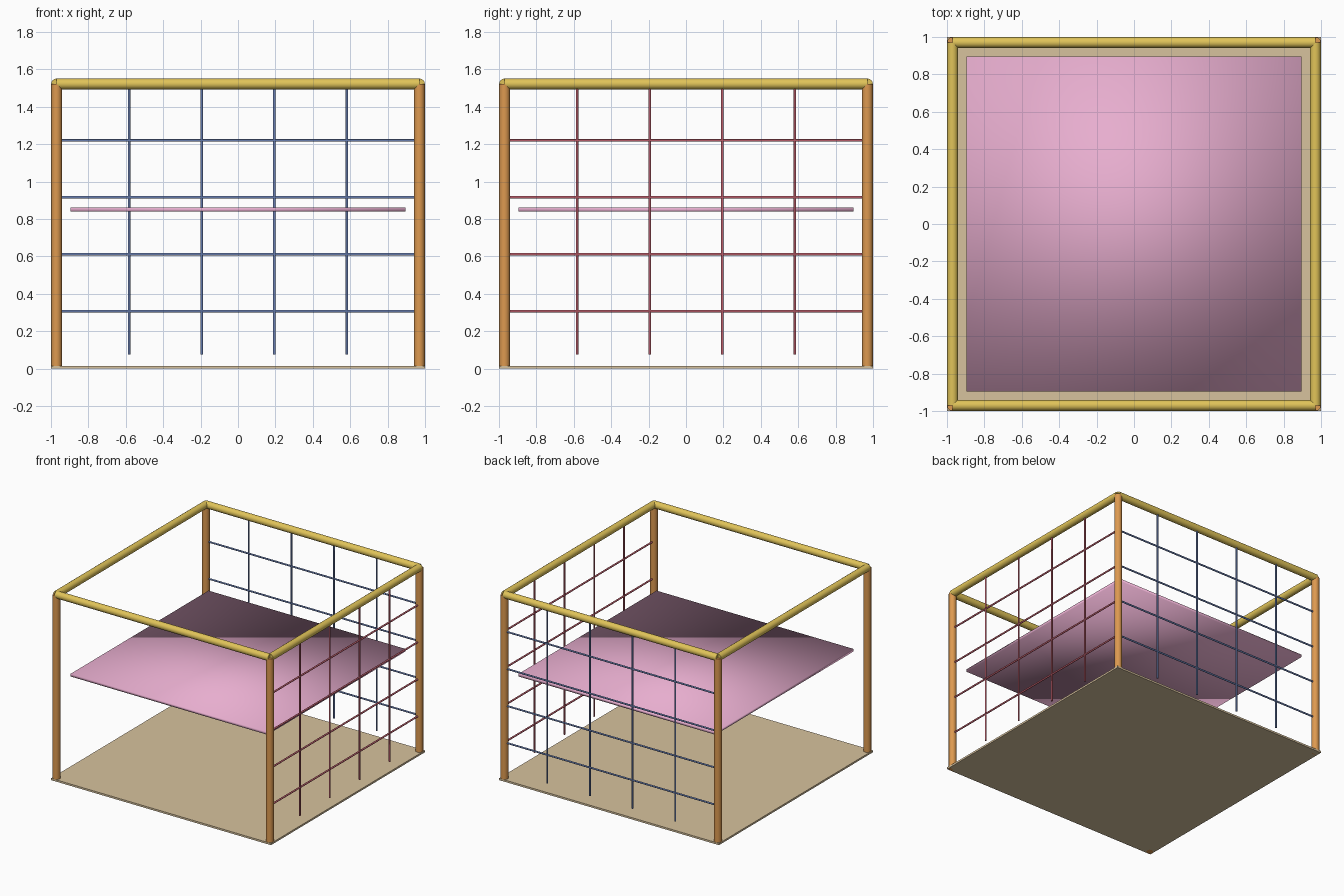
import bpy
from mathutils import Vector

if "Cube" in bpy.data.objects:
    bpy.data.objects.remove(bpy.data.objects["Cube"])

C = 0.97        # centre line of posts, beams and lattices
BEAM_Z = 1.522  # height of the top frame
R = 0.029       # post and beam radius
BAR = 0.007     # lattice bar radius


def material(name, rgb):
    m = bpy.data.materials.new(name)
    m.diffuse_color = (*rgb, 1)
    m.use_nodes = True
    m.node_tree.nodes["Principled BSDF"].inputs["Base Color"].default_value = m.diffuse_color
    return m


ORANGE = material("orange", (0.72, 0.32, 0.08))
YELLOW = material("yellow", (0.75, 0.55, 0.10))
PINK = material("pink", (0.80, 0.42, 0.62))
TAN = material("tan", (0.68, 0.54, 0.34))
BLUE = material("blue", (0.16, 0.24, 0.50))
RED = material("red", (0.55, 0.12, 0.16))


def box(name, size, centre, mat):
    bpy.ops.mesh.primitive_cube_add(size=1, location=centre)
    ob = bpy.context.object
    ob.name = name
    ob.scale = size
    bpy.ops.object.transform_apply(location=False, rotation=False, scale=True)
    ob.data.materials.append(mat)
    return ob


def rod(name, a, b, radius, mat, sides):
    a, b = Vector(a), Vector(b)
    bpy.ops.mesh.primitive_cylinder_add(
        vertices=sides, radius=radius, depth=(b - a).length, location=(a + b) / 2,
        rotation=(b - a).to_track_quat('Z', 'Y').to_euler())
    ob = bpy.context.object
    ob.name = name
    ob.data.materials.append(mat)
    bpy.ops.object.shade_smooth_by_angle(angle=0.9)
    return ob


# Floor
box("floor", (2, 2, 0.015), (0, 0, 0.0075), TAN)

# Suspended panel with soft shading across its faces
panel = box("hanging_panel", (1.79, 1.79, 0.022), (0, 0, 0.85), PINK)
panel.data.shade_smooth()

# Corner posts and the beams joining their tops
corners = [(-C, -C), (C, -C), (C, C), (-C, C)]
names = ["front", "right", "back", "left"]
for i, (x, y) in enumerate(corners):
    nx, ny = corners[(i + 1) % 4]
    rod(f"corner_post_{i + 1}", (x, y, 0), (x, y, BEAM_Z), R, ORANGE, 16)
    rod(f"{names[i]}_beam", (x, y, BEAM_Z), (nx, ny, BEAM_Z), R, YELLOW, 16)


# Lattice: place(t, z) maps a point on the wall to 3D
def lattice(name, place, mat):
    for i in range(1, 5):
        t = -C + i * 2 * C / 5
        rod(f"{name}_upright_{i}", place(t, 0.075), place(t, BEAM_Z), BAR, mat, 8)
        z = i * BEAM_Z / 5 + 0.003
        rod(f"{name}_rail_{i}", place(-C, z), place(C, z), BAR, mat, 8)


lattice("back_lattice", lambda t, z: (t, C, z), BLUE)
lattice("right_lattice", lambda t, z: (C, t, z), RED)
